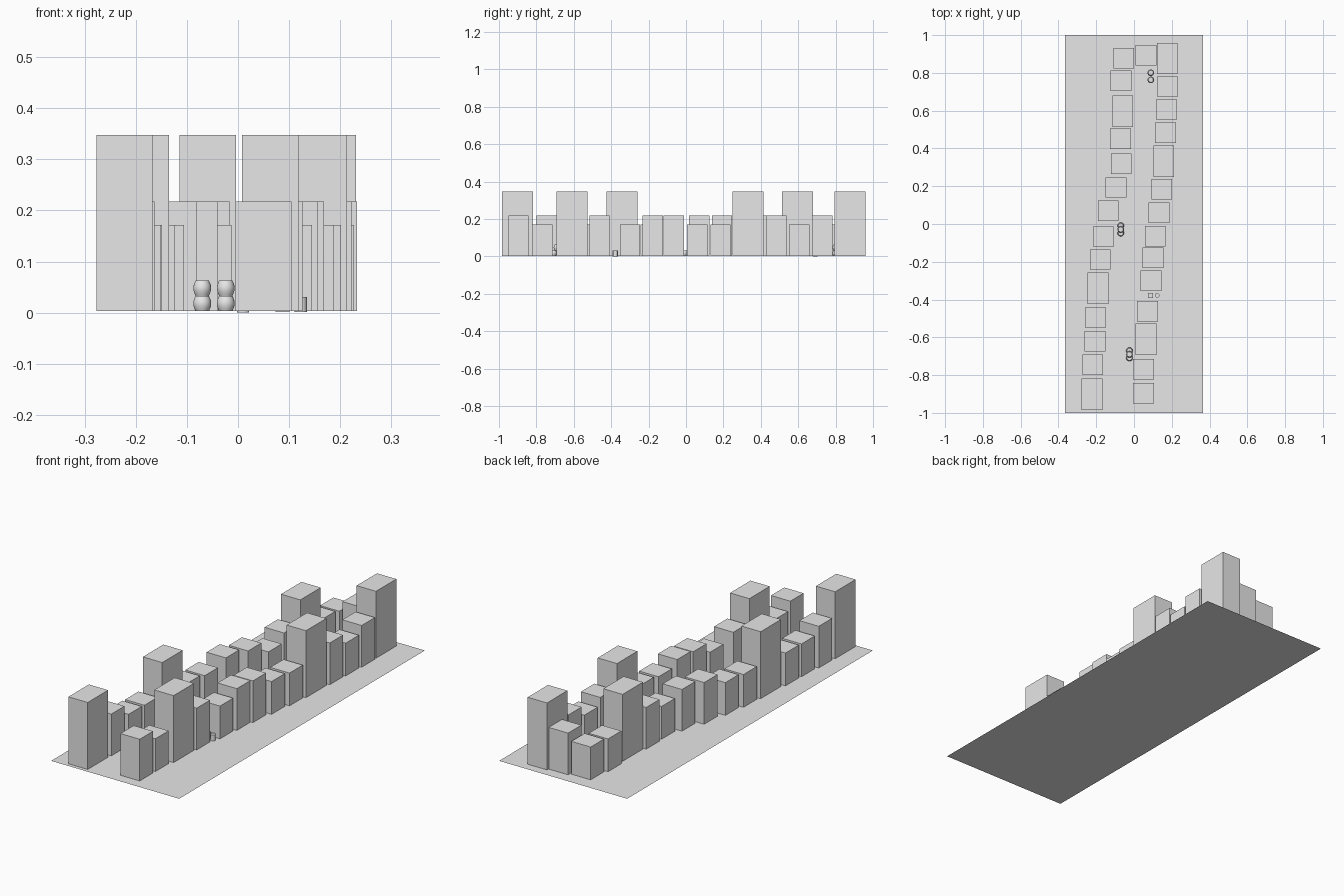
import bpy, bmesh, math

if "Cube" in bpy.data.objects:
    bpy.data.objects.remove(bpy.data.objects["Cube"])

stone = bpy.data.materials.new("light grey")
stone.diffuse_color = (0.8, 0.8, 0.8, 1)
stone.use_nodes = True
stone.node_tree.nodes["Principled BSDF"].inputs["Base Color"].default_value = stone.diffuse_color


def finish(name, bm):
    mesh = bpy.data.meshes.new(name)
    bm.to_mesh(mesh)
    bm.free()
    mesh.materials.append(stone)
    ob = bpy.data.objects.new(name, mesh)
    bpy.context.collection.objects.link(ob)
    return ob


def box(name, x, y, z0, z1, sx, sy):
    bm = bmesh.new()
    bmesh.ops.create_cube(bm, size=1)
    for v in bm.verts:
        v.co = (x + v.co.x * sx, y + v.co.y * sy, (z0 + z1) / 2 + v.co.z * (z1 - z0))
    return finish(name, bm)


def barrel(name, x, y, z0, height, r_end, r_mid, sides=20, rows=6):
    # bulging rings closed by flat lids
    bm = bmesh.new()
    rings = []
    for i in range(rows + 1):
        t = i / rows
        r = r_end + (r_mid - r_end) * math.sin(math.pi * t)
        rings.append([bm.verts.new((x + r * math.cos(a), y + r * math.sin(a), z0 + height * t))
                      for a in (2 * math.pi * k / sides for k in range(sides))])
    for lo, hi in zip(rings, rings[1:]):
        for k in range(sides):
            n = (k + 1) % sides
            bm.faces.new((lo[k], lo[n], hi[n], hi[k])).smooth = True
    bm.faces.new(rings[0][::-1])
    bm.faces.new(rings[-1])
    for e in bm.edges:
        if any(len(f.verts) > 4 for f in e.link_faces):
            e.smooth = False
    return finish(name, bm)


# flat ground sheet
bm = bmesh.new()
bmesh.ops.create_grid(bm, x_segments=1, y_segments=1, size=1)
for v in bm.verts:
    v.co.x *= 0.365
finish("ground", bm)

# building kinds: S short, M medium, T tall -> (top height, depth)
KINDS = {"S": (0.172, 0.108), "M": (0.218, 0.108), "T": (0.348, 0.166)}
WIDTH = 0.11

# street rows, front to back: (x, y, kind)
left_row = [
    (-0.222, -0.902, "T"), (-0.218, -0.745, "M"), (-0.207, -0.620, "S"),
    (-0.204, -0.495, "S"), (-0.190, -0.341, "T"), (-0.179, -0.188, "S"),
    (-0.161, -0.066, "S"), (-0.136, 0.071, "M"), (-0.095, 0.193, "M"),
    (-0.068, 0.320, "S"), (-0.072, 0.452, "M"), (-0.059, 0.596, "T"),
    (-0.069, 0.758, "S"), (-0.054, 0.878, "S"),
]
right_row = [
    (0.050, -0.896, "M"), (0.050, -0.769, "S"), (0.063, -0.610, "T"),
    (0.071, -0.462, "M"), (0.090, -0.300, "S"), (0.101, -0.178, "M"),
    (0.113, -0.065, "M"), (0.132, 0.060, "S"), (0.147, 0.185, "S"),
    (0.158, 0.332, "T"), (0.167, 0.484, "M"), (0.172, 0.606, "S"),
    (0.178, 0.728, "M"), (0.176, 0.876, "T"),
]
end_row = [(0.064, 0.893, "M")]

for label, row in (("left", left_row), ("right", right_row), ("end", end_row)):
    for i, (x, y, kind) in enumerate(row):
        top, depth = KINDS[kind]
        box(f"{label}_building_{i + 1}", x, y, 0.003, top, WIDTH, depth)

# barrel piles: two below, one resting on top
for i, (x, y) in enumerate([(-0.070, -0.029), (-0.024, -0.690)]):
    for j, (dy, z) in enumerate([(-0.019, 0.003), (0.019, 0.003), (0, 0.033)]):
        barrel(f"pile_{i + 1}_barrel_{j + 1}", x, y + dy, z, 0.030, 0.013, 0.0175)

# barrel stacks at the far end of the street
for i, y in enumerate((0.763, 0.801)):
    for j, z in enumerate((0.003, 0.033)):
        barrel(f"stack_{i + 1}_barrel_{j + 1}", 0.089, y, z, 0.030, 0.013, 0.0175)

# crate with a post beside it, and a low round cover in the street
box("crate", 0.087, -0.378, 0.001, 0.031, 0.028, 0.028)
barrel("post", 0.123, -0.378, 0.001, 0.030, 0.012, 0.012)
barrel("round_cover", 0.010, 0.690, 0.0, 0.003, 0.012, 0.012, rows=1)
